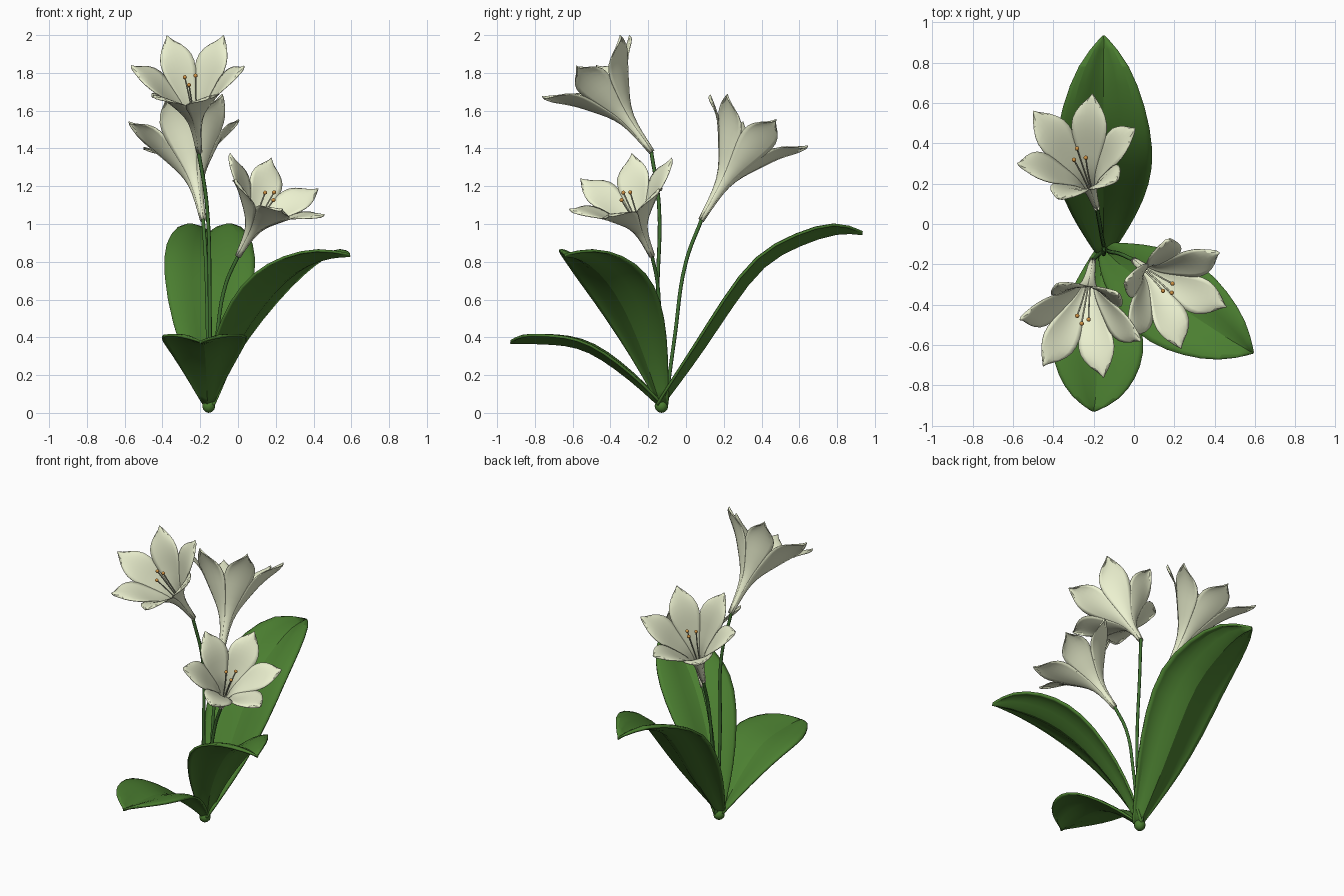
import bpy, bmesh, math
from mathutils import Vector, Matrix

if "Cube" in bpy.data.objects:
    bpy.data.objects.remove(bpy.data.objects["Cube"])


def material(name, rgb):
    m = bpy.data.materials.new(name)
    m.diffuse_color = (*rgb, 1)
    m.use_nodes = True
    m.node_tree.nodes["Principled BSDF"].inputs["Base Color"].default_value = m.diffuse_color
    return m


LEAF = material("leaf_green", (0.07, 0.21, 0.03))
STEM = material("stem_green", (0.05, 0.16, 0.03))
PETAL = material("petal_cream", (0.84, 0.88, 0.63))
ANTHER = material("anther_orange", (0.65, 0.30, 0.06))


def mesh_object(name, bm, mat, angle, thickness=0, subdiv=0):
    bmesh.ops.recalc_face_normals(bm, faces=bm.faces)
    me = bpy.data.meshes.new(name)
    bm.to_mesh(me)
    bm.free()
    ob = bpy.data.objects.new(name, me)
    bpy.context.collection.objects.link(ob)
    me.materials.append(mat)
    if subdiv:
        ob.modifiers.new("smooth", 'SUBSURF').levels = subdiv
        ob.modifiers["smooth"].render_levels = subdiv
    if thickness:
        s = ob.modifiers.new("thickness", 'SOLIDIFY')
        s.thickness, s.offset = thickness, 0
    bpy.ops.object.select_all(action='DESELECT')
    ob.select_set(True)
    bpy.context.view_layer.objects.active = ob
    bpy.ops.object.shade_smooth_by_angle(angle=math.radians(angle))
    return ob


def skin(bm, rows):
    grid = [[bm.verts.new(p) for p in row] for row in rows]
    for a, b in zip(grid, grid[1:]):
        for i in range(len(a) - 1):
            bm.faces.new((a[i], a[i + 1], b[i + 1], b[i]))


def tube(name, paths, radius, mat):
    cu = bpy.data.curves.new(name, 'CURVE')
    cu.dimensions = '3D'
    cu.bevel_depth, cu.bevel_resolution, cu.resolution_u = radius, 2, 6
    cu.use_fill_caps = True
    for pts in paths:
        sp = cu.splines.new('BEZIER')
        sp.bezier_points.add(len(pts) - 1)
        for bp, p in zip(sp.bezier_points, pts):
            bp.co = p
            bp.handle_left_type = bp.handle_right_type = 'AUTO'
    cu.materials.append(mat)
    ob = bpy.data.objects.new(name, cu)
    bpy.context.collection.objects.link(ob)


# Leaves: midrib points, half widths, valley fold between raised edges
WIDTHS = (0.03, 0.085, 0.155, 0.22, 0.24, 0.20, 0.125, 0.004)
FOLDS = (0.03, 0.05, 0.065, 0.075, 0.08, 0.08, 0.075, 0.01)


def leaf(name, midrib, wscale, fscale):
    pts = [Vector(p) for p in midrib]
    heading = pts[-1] - pts[0]
    side = Vector((heading.y, -heading.x, 0)).normalized()
    rows = []
    for i, p in enumerate(pts):
        tangent = (pts[min(i + 1, 7)] - pts[max(i - 1, 0)]).normalized()
        normal = side.cross(tangent)
        rows.append([p + side * s * WIDTHS[i] * wscale + normal * h * FOLDS[i] * fscale
                     for s, h in ((-1, .92), (-.78, 1), (-.4, .72), (0, 0),
                                  (.4, .72), (.78, 1), (1, .92))])
    bm = bmesh.new()
    skin(bm, rows)
    crease = bm.edges.layers.float.new('crease_edge')
    for e in bm.edges:  # keep the midrib crisp
        if all(v.index % 7 == 3 for v in e.verts):
            e[crease] = 0.7
    mesh_object(name, bm, LEAF, 30, 0.014, 1)


leaf("back_leaf", [(-.15, -.13, .025), (-.15, -.03, .15), (-.15, .10, .32), (-.15, .26, .56),
                   (-.15, .42, .78), (-.15, .61, .875), (-.15, .81, .945), (-.15, .935, .945)], 1.04, 1.05)
leaf("front_leaf", [(-.16, -.14, .03), (-.165, -.24, .12), (-.17, -.38, .23), (-.175, -.52, .32),
                    (-.18, -.64, .35), (-.185, -.76, .355), (-.19, -.87, .36), (-.20, -.93, .37)], .97, .75)
leaf("right_leaf", [(-.14, -.13, .03), (-.09, -.185, .19), (-.005, -.25, .37), (.12, -.335, .56),
                    (.24, -.42, .69), (.37, -.505, .775), (.50, -.59, .815), (.592, -.64, .83)], .98, .82)

# Base clump
bm = bmesh.new()
bmesh.ops.create_uvsphere(bm, u_segments=10, v_segments=6, radius=.036,
                          matrix=Matrix.Translation((-.155, -.13, .036)))
mesh_object("base_clump", bm, LEAF, 40)

# Stems
tube("tall_stem", [[(-.15, -.12, .03), (-.15, -.15, .6), (-.165, -.143, 1.1), (-.21, -.185, 1.39)]], .010, STEM)
tube("back_stem", [[(-.15, -.11, .03), (-.16, -.06, .4), (-.17, .0, .8), (-.185, .085, 1.03)]], .010, STEM)
tube("right_stem", [[(-.14, -.13, .03), (-.11, -.14, .42), (-.065, -.15, .68), (.005, -.182, .84)]], .010, STEM)

# Flowers: six petals fused into a narrow throat (axial fraction, radius, half width)
PROFILE = ((0, .014, .02), (.2, .021, .03), (.38, .036, .045), (.52, .075, .065), (.65, .125, .088),
           (.77, .168, .106), (.88, .218, .100), (.95, .262, .060), (1.0, .302, .003))


def flower(name, base, centre, tip):
    base, centre, tip = Vector(base), Vector(centre), Vector(tip)
    axis = centre - base
    length = axis.length
    axis.normalize()
    u = tip - centre
    u = (u - axis * u.dot(axis)).normalized()
    v = axis.cross(u)

    def place(ax, r, a):
        return base + axis * ax + (u * math.cos(a) + v * math.sin(a)) * r

    bm = bmesh.new()
    for k in range(6):
        rows = []
        for f, r, w in PROFILE:
            half = min(w / r, .56)
            grow = 1 + .015 * (k % 2)
            rows.append([place(f * length - .025 * f ** 3 * s * s, r * grow, k * math.pi / 3 + s * half)
                         for s in (-1, -.5, 0, .5, 1)])
        skin(bm, rows)
    mesh_object(name + "_petals", bm, PETAL, 50, 0.005, 1)

    # Stamens and anthers
    paths = []
    bm = bmesh.new()
    for j in range(3):
        a = j * 2.1 + .5
        end = place(length * (.86 - .02 * j), .034, a)
        paths.append([place(length * .3, .008, a), place(length * .6, .02, a), end])
        bmesh.ops.create_icosphere(bm, subdivisions=2, radius=.011, matrix=Matrix.Translation(end))
    tube(name + "_stamens", paths, .004, PETAL)
    mesh_object(name + "_anthers", bm, ANTHER, 60)


flower("tall_flower", (-.205, -.18, 1.38), (-.265, -.53, 1.84), (.013, -.58, 1.84))
flower("back_flower", (-.185, .08, 1.02), (-.29, .39, 1.55), (-.21, .64, 1.42))
flower("right_flower", (0, -.18, .83), (.207, -.35, 1.215), (.42, -.14, 1.18))
